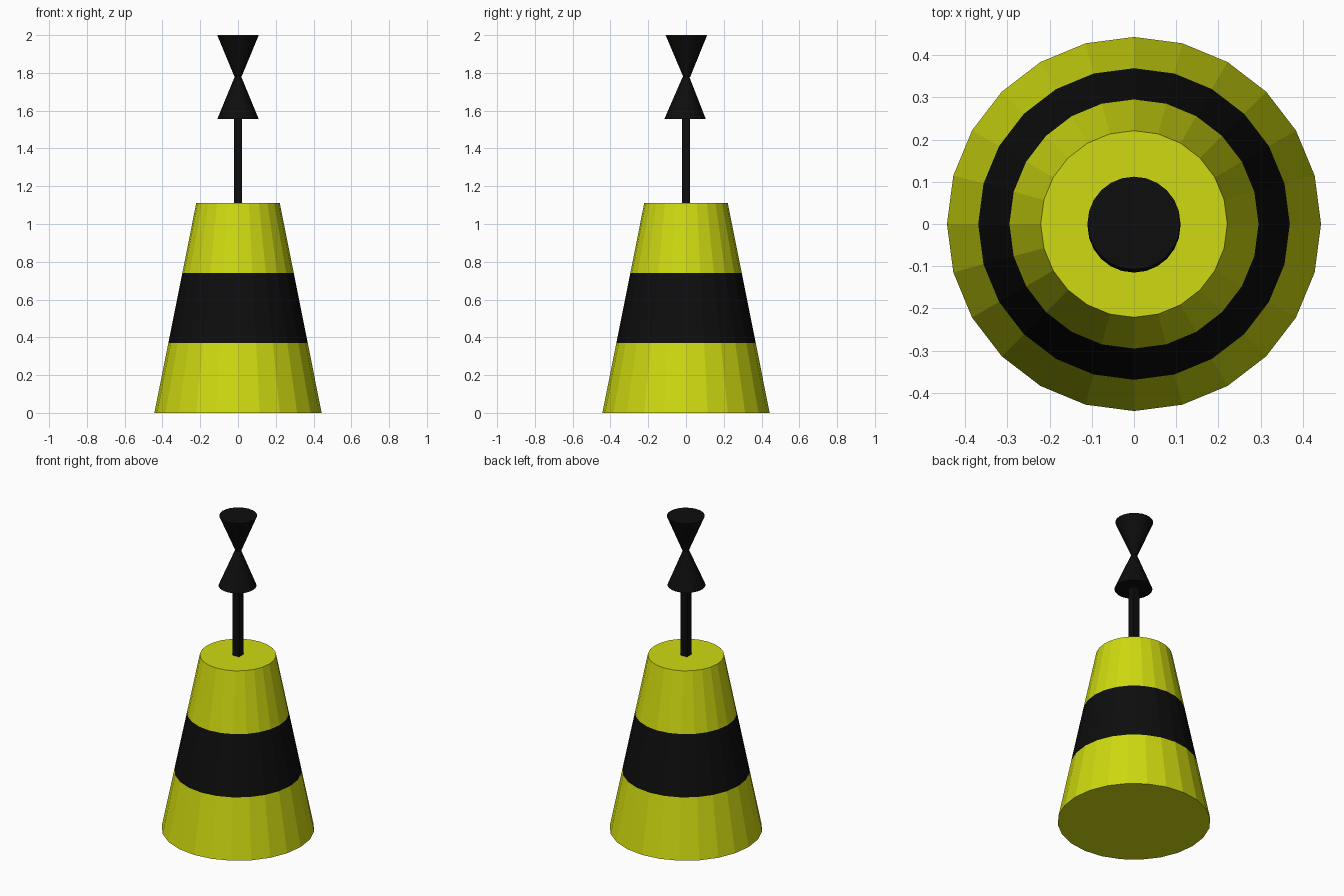
import bpy, bmesh, math
from mathutils import Vector

if "Cube" in bpy.data.objects:
    bpy.data.objects.remove(bpy.data.objects["Cube"])


def material(name, rgb):
    m = bpy.data.materials.new(name)
    m.diffuse_color = (*rgb, 1)
    m.use_nodes = True
    m.node_tree.nodes["Principled BSDF"].inputs["Base Color"].default_value = m.diffuse_color
    return m


yellow = material("yellow_paint", (0.62, 0.70, 0.005))
black = material("black_paint", (0.004, 0.004, 0.004))


def lathe(name, profile, mats, row_mats, sides=24):
    """Stack rings of (radius, z, y offset), bridge them and cap both ends."""
    bm = bmesh.new()
    rings = []
    for r, z, y in profile:
        rings.append([bm.verts.new((r * math.cos(2 * math.pi * i / sides),
                                    r * math.sin(2 * math.pi * i / sides) + y, z))
                      for i in range(sides)])
    for row, (a, b) in enumerate(zip(rings, rings[1:])):
        for i in range(sides):
            j = (i + 1) % sides
            bm.faces.new((a[i], a[j], b[j], b[i])).material_index = row_mats[row]
    bm.faces.new(rings[0][::-1]).material_index = row_mats[0]
    bm.faces.new(rings[-1]).material_index = row_mats[-1]
    bmesh.ops.recalc_face_normals(bm, faces=bm.faces)
    me = bpy.data.meshes.new(name)
    bm.to_mesh(me)
    bm.free()
    for m in mats:
        me.materials.append(m)
    ob = bpy.data.objects.new(name, me)
    bpy.context.collection.objects.link(ob)
    return ob


# Tapered buoy body with a black middle band
lathe("buoy_body",
      [(0.443, 0, 0), (0.369, 0.37, 0), (0.295, 0.74, 0), (0.221, 1.11, 0)],
      [yellow, black], [0, 1, 0])

# Square mast
bpy.ops.mesh.primitive_cube_add(size=1, location=(0, 0, 1.335))
mast = bpy.context.object
mast.name = "mast"
mast.scale = (0.044, 0.044, 0.46)
mast.data.materials.append(black)

# Two topmark cones, meeting tip to tip
lathe("lower_topmark_cone", [(0.11, 1.555, -0.005), (0.018, 1.778, 0)], [black], [0])
lathe("upper_topmark_cone", [(0.018, 1.778, 0.004), (0.11, 2.0, 0.002)], [black], [0])
